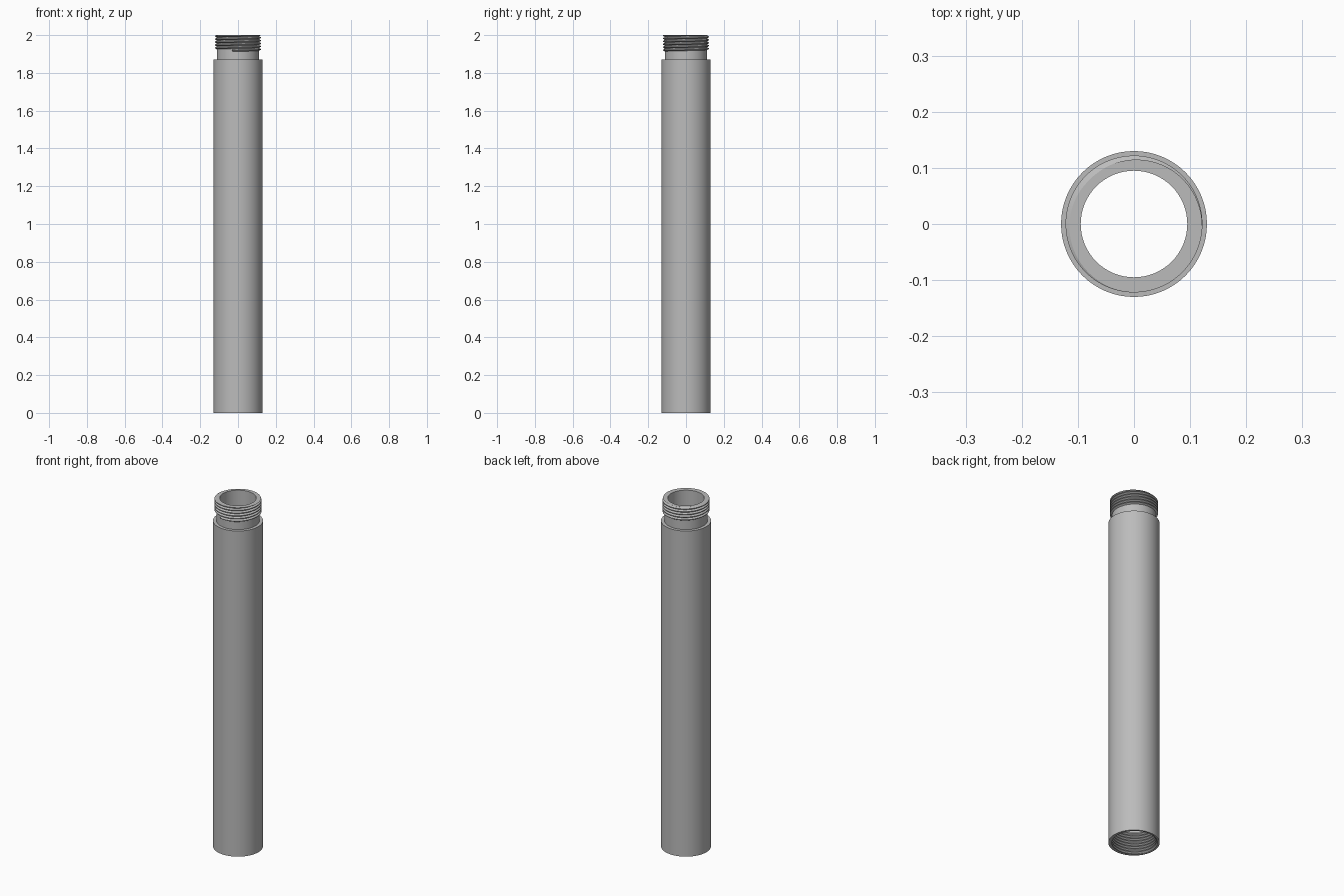
import bpy, bmesh, math

if "Cube" in bpy.data.objects:
    bpy.data.objects.remove(bpy.data.objects["Cube"], do_unlink=True)

SEGMENTS = 64
PITCH = 0.0155

metal = bpy.data.materials.new("grey metal")
metal.use_nodes = True
grey = (0.5, 0.5, 0.5, 1)
metal.diffuse_color = grey
metal.node_tree.nodes["Principled BSDF"].inputs["Base Color"].default_value = grey


def finish(name, bm):
    bmesh.ops.recalc_face_normals(bm, faces=bm.faces)
    mesh = bpy.data.meshes.new(name)
    bm.to_mesh(mesh)
    bm.free()
    mesh.materials.append(metal)
    obj = bpy.data.objects.new(name, mesh)
    bpy.context.collection.objects.link(obj)
    bpy.ops.object.select_all(action="DESELECT")
    obj.select_set(True)
    bpy.context.view_layer.objects.active = obj
    bpy.ops.object.shade_smooth_by_angle(angle=math.radians(25))
    return obj


def ring_point(bm, radius, angle, z):
    return bm.verts.new((radius * math.cos(angle), radius * math.sin(angle), z))


def lathe(name, profile):
    """Revolve a closed (radius, z) outline around z."""
    bm = bmesh.new()
    rings = [[ring_point(bm, r, math.tau * i / SEGMENTS, z) for r, z in profile]
             for i in range(SEGMENTS)]
    n = len(profile)
    for i, a in enumerate(rings):
        b = rings[(i + 1) % SEGMENTS]
        for k in range(n):
            m = (k + 1) % n
            bm.faces.new((a[k], b[k], b[m], a[m]))
    return finish(name, bm)


def thread(name, root, crest, z_low, z_high, start, cuts):
    """Sweep a trapezoid ridge along a helix, trimmed flat at the cut heights."""
    section = [(root, -0.5), (crest, -0.12), (crest, 0.12), (root, 0.5)]
    bm = bmesh.new()
    steps = int((z_high - z_low) / PITCH * SEGMENTS)
    rows = []
    for i in range(steps + 1):
        angle = start + math.tau * i / SEGMENTS
        z = z_low + PITCH * i / SEGMENTS
        rows.append([ring_point(bm, r, angle, z + dz * PITCH) for r, dz in section])
    for a, b in zip(rows, rows[1:]):
        for k in range(4):
            m = (k + 1) % 4
            bm.faces.new((a[k], b[k], b[m], a[m]))
    bm.faces.new(rows[0])
    bm.faces.new(rows[-1])
    for height, side in cuts:
        cut = bmesh.ops.bisect_plane(
            bm, geom=bm.verts[:] + bm.edges[:] + bm.faces[:], dist=1e-6,
            plane_co=(0, 0, height), plane_no=(0, 0, side), clear_outer=True)
        edges = [e for e in cut["geom_cut"] if isinstance(e, bmesh.types.BMEdge)]
        bmesh.ops.triangle_fill(bm, edges=edges, use_beauty=True)
    return finish(name, bm)


# Hollow tube with a narrow neck above and a wider socket below
lathe("tube_body", [
    (0.13, 0), (0.13, 1.87), (0.112, 1.87), (0.112, 2.0),
    (0.095, 2.0), (0.095, 0.15), (0.122, 0.15), (0.122, 0),
])

# Screw thread outside the neck
thread("neck_thread", 0.1115, 0.122, 1.92, 2.012, math.radians(255), [(2.0, 1)])

# Screw thread inside the socket
thread("socket_thread", 0.1225, 0.113, -0.012, 0.135, 0, [(0, -1)])
